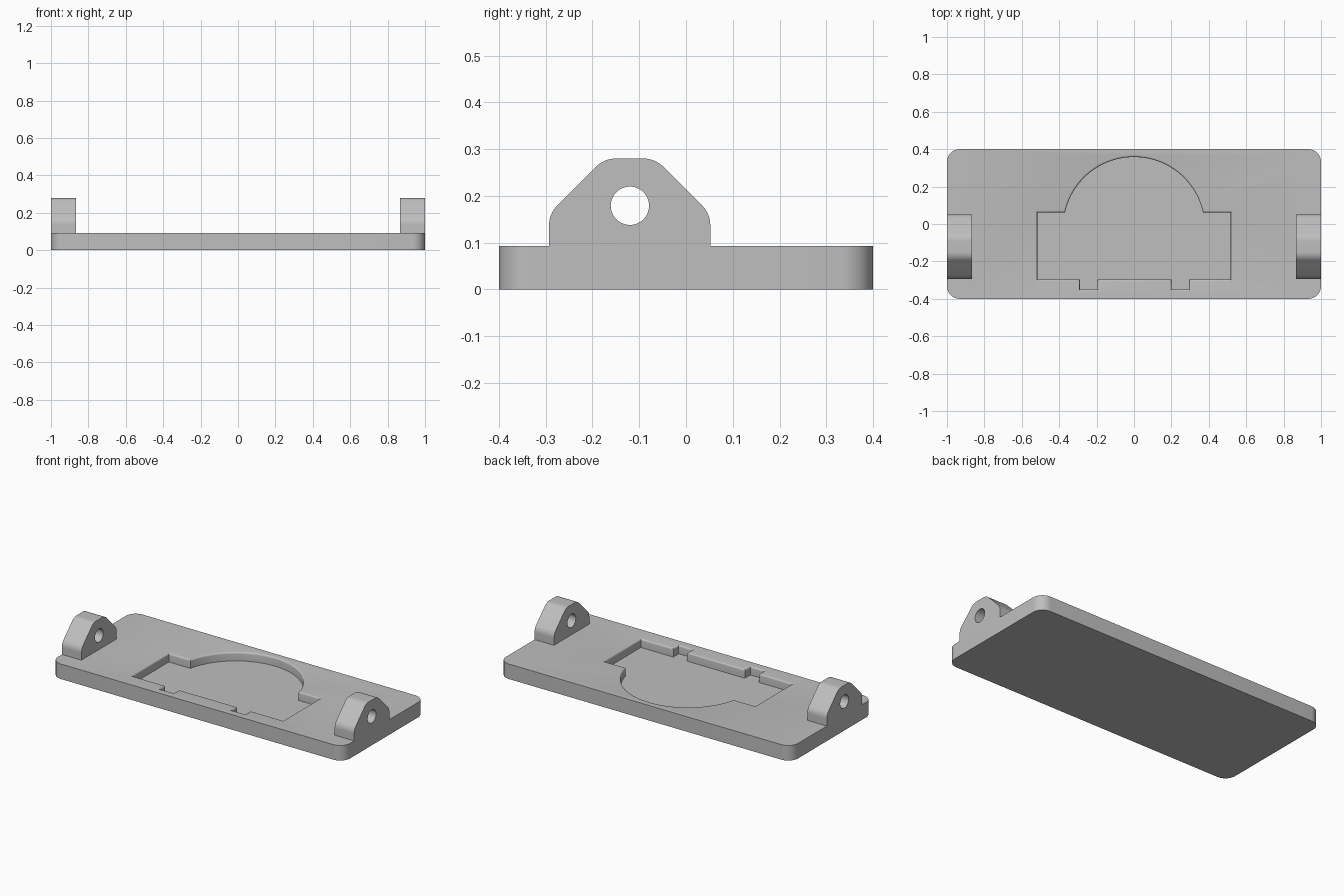
import bpy, bmesh, math
from mathutils import Vector

cube = bpy.data.objects.get("Cube")
if cube:
    bpy.data.objects.remove(cube, do_unlink=True)

grey = bpy.data.materials.new("light grey")
grey.use_nodes = True
GREY = (0.52, 0.52, 0.52, 1)
grey.diffuse_color = GREY
grey.node_tree.nodes["Principled BSDF"].inputs["Base Color"].default_value = GREY

TOP = 0.093


def rounded(points, radii, steps=8):
    """Outline of a convex polygon with its corners filleted."""
    out = []
    for i, (p, r) in enumerate(zip(points, radii)):
        p = Vector(p)
        a = (Vector(points[i - 1]) - p).normalized()
        b = (Vector(points[(i + 1) % len(points)]) - p).normalized()
        if r == 0:
            out.append(p)
            continue
        half = a.angle(b) / 2
        centre = p + (a + b).normalized() * r / math.sin(half)
        start = p + a * r / math.tan(half) - centre
        end = p + b * r / math.tan(half) - centre
        for k in range(steps + 1):
            t = k / steps
            out.append(centre + (start * (1 - t) + end * t).normalized() * r)
    return out


def offset(points, d):
    """Grow a counter-clockwise outline by d with mitred corners."""
    out = []
    for i, p in enumerate(points):
        e1 = (p - points[i - 1]).normalized()
        e2 = (points[(i + 1) % len(points)] - p).normalized()
        n1, n2 = Vector((e1.y, -e1.x)), Vector((e2.y, -e2.x))
        out.append(p + (n1 + n2) * d / (1 + n1.dot(n2)))
    return out


def loft(name, rings):
    """Solid through matching rings of 3D points."""
    bm = bmesh.new()
    loops = [[bm.verts.new(p) for p in ring] for ring in rings]
    bm.faces.new(loops[0])
    bm.faces.new(loops[-1])
    n = len(loops[0])
    for lo, hi in zip(loops, loops[1:]):
        for i in range(n):
            j = (i + 1) % n
            bm.faces.new((lo[i], lo[j], hi[j], hi[i]))
    bmesh.ops.recalc_face_normals(bm, faces=bm.faces)
    mesh = bpy.data.meshes.new(name)
    bm.to_mesh(mesh)
    bm.free()
    mesh.materials.append(grey)
    obj = bpy.data.objects.new(name, mesh)
    bpy.context.collection.objects.link(obj)
    return obj


def activate(obj):
    bpy.ops.object.select_all(action='DESELECT')
    obj.select_set(True)
    bpy.context.view_layer.objects.active = obj


def cut(obj, cutter):
    activate(obj)
    mod = obj.modifiers.new("cut", 'BOOLEAN')
    mod.operation, mod.solver, mod.object = 'DIFFERENCE', 'EXACT', cutter
    bpy.ops.object.modifier_apply(modifier=mod.name)
    bpy.data.objects.remove(cutter, do_unlink=True)
    bpy.ops.object.shade_smooth_by_angle(angle=math.radians(30))


# Base plate with rounded vertical corners
plan = rounded([(-1, -0.4), (1, -0.4), (1, 0.4), (-1, 0.4)], [0.067] * 4)
plate = loft("base_plate", [[(p.x, p.y, z) for p in plan] for z in (0, TOP)])

# Recess: rectangle with two front notches and a round back, rim softly rolled
front, notch, back, side = -0.297, -0.35, 0.062, 0.517
recess = [Vector((-side, back)), Vector((-side, front))]
for x in (-0.29, 0.2):
    recess += [Vector((x, front)), Vector((x, notch)),
               Vector((x + 0.095, notch)), Vector((x + 0.095, front))]
recess += [Vector((side, front)), Vector((side, back))]
radius, centre_y = 0.378, -0.02
a0 = math.asin((back - centre_y) / radius)
for k in range(49):
    a = a0 + (math.pi - 2 * a0) * k / 48
    recess.append(Vector((radius * math.cos(a), centre_y + radius * math.sin(a))))
roll = 0.01
levels = [(0.04, 0)]
for k in range(5):
    a = math.pi / 2 * k / 4
    levels.append((TOP - roll + roll * math.sin(a), roll * (1 - math.cos(a))))
levels.append((TOP + 0.05, roll))
cutter = loft("recess_cutter", [[(p.x, p.y, z) for p in offset(recess, d)]
                                for z, d in levels])
cut(plate, cutter)

# Pivot lugs at both ends, each with a cross hole
profile = rounded([(-0.293, TOP), (0.052, TOP), (0.052, 0.162), (-0.066, 0.28),
                   (-0.175, 0.28), (-0.293, 0.162)], [0, 0] + [0.06] * 4)
circle = [Vector((-0.12 + 0.041 * math.cos(k * math.tau / 48),
                  0.179 + 0.041 * math.sin(k * math.tau / 48))) for k in range(48)]
for name, s in (("left_lug", 1), ("right_lug", -1)):
    lug = loft(name, [[(s * x, p.x, p.y) for p in profile] for x in (0.867, 1)])
    hole = loft("hole_cutter", [[(s * x, p.x, p.y) for p in circle] for x in (0.8, 1.1)])
    cut(lug, hole)
